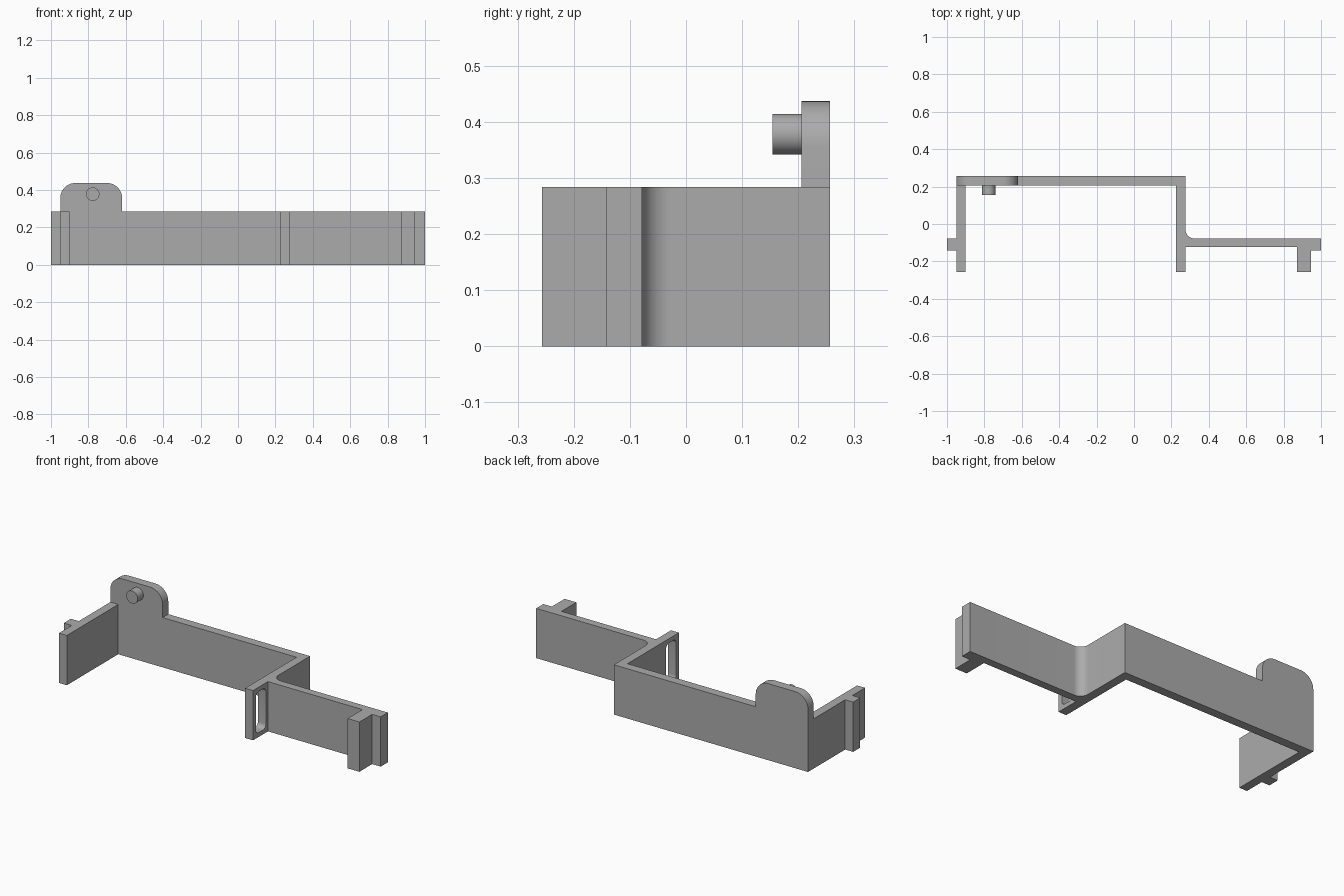
import bpy, bmesh, math
from mathutils import Vector

if "Cube" in bpy.data.objects:
    bpy.data.objects.remove(bpy.data.objects["Cube"], do_unlink=True)

GREY = (0.41, 0.41, 0.41, 1)
mat = bpy.data.materials.new("plain grey")
mat.use_nodes = True
mat.diffuse_color = GREY
mat.node_tree.nodes["Principled BSDF"].inputs["Base Color"].default_value = GREY

HEIGHT = 0.284
BACK, FRONT = 0.257, -0.257
PLATE_FRONT = 0.206
RAIL_BACK, RAIL_FRONT, TAB_FRONT = -0.078, -0.123, -0.142


def arc(cx, cy, r, start, end, steps=10):
    """Points on a circular arc, angles in degrees."""
    angles = [math.radians(start + (end - start) * i / steps) for i in range(steps + 1)]
    return [(cx + r * math.cos(a), cy + r * math.sin(a)) for a in angles]


def prism(name, profile, place, lo, hi):
    """Extrude a 2D profile from lo to hi; place maps (u, v, depth) to xyz."""
    bm = bmesh.new()
    face = bm.faces.new([bm.verts.new(place(u, v, lo)) for u, v in profile])
    ext = bmesh.ops.extrude_face_region(bm, geom=[face])
    shift = Vector(place(0, 0, hi)) - Vector(place(0, 0, lo))
    bmesh.ops.translate(bm, vec=shift,
                        verts=[g for g in ext["geom"] if isinstance(g, bmesh.types.BMVert)])
    bmesh.ops.recalc_face_normals(bm, faces=bm.faces)
    mesh = bpy.data.meshes.new(name)
    bm.to_mesh(mesh)
    bm.free()
    mesh.materials.append(mat)
    obj = bpy.data.objects.new(name, mesh)
    bpy.context.collection.objects.link(obj)
    return obj


def activate(obj):
    bpy.ops.object.select_all(action="DESELECT")
    obj.select_set(True)
    bpy.context.view_layer.objects.active = obj


def along_x(u, v, d):
    return (d, u, v)


def along_y(u, v, d):
    return (u, d, v)


def along_z(u, v, d):
    return (u, v, d)


# Stepped bracket: end wall with tab, back plate, middle wall, rail, end block
fillet = 0.05
outline = [
    (-0.95, BACK), (-0.95, RAIL_BACK), (-1, RAIL_BACK), (-1, TAB_FRONT),
    (-0.95, TAB_FRONT), (-0.95, FRONT), (-0.90, FRONT), (-0.90, PLATE_FRONT),
    (0.225, PLATE_FRONT), (0.225, FRONT), (0.275, FRONT), (0.275, RAIL_FRONT),
    (0.872, RAIL_FRONT), (0.872, FRONT), (0.946, FRONT), (0.946, TAB_FRONT),
    (1, TAB_FRONT), (1, RAIL_BACK),
] + arc(0.275 + fillet, RAIL_BACK + fillet, fillet, 270, 180) + [(0.275, BACK)]
bracket = prism("bracket", outline, along_z, 0, HEIGHT)

# Rounded slot through the front of the middle wall
y0, y1, z0, z1, r = -0.232, -0.142, 0.025, HEIGHT - 0.025, 0.025
slot = (arc(y1 - r, z1 - r, r, 0, 90, 6) + arc(y0 + r, z1 - r, r, 90, 180, 6)
        + arc(y0 + r, z0 + r, r, 180, 270, 6) + arc(y1 - r, z0 + r, r, 270, 360, 6))
cutter = prism("slot_cutter", slot, along_x, 0.15, 0.35)
cutter.hide_render = True
cut = bracket.modifiers.new("slot", "BOOLEAN")
cut.operation = "DIFFERENCE"
cut.solver = "EXACT"
cut.object = cutter
activate(bracket)
bpy.ops.object.modifier_apply(modifier=cut.name)
bpy.data.objects.remove(cutter, do_unlink=True)

# Raised ear with rounded top corners
left, right, top, r = -0.95, -0.62, 0.437, 0.08
ear_outline = ([(left, HEIGHT), (right, HEIGHT)]
               + arc(right - r, top - r, r, 0, 90) + arc(left + r, top - r, r, 90, 180))
ear = prism("mounting_ear", ear_outline, along_y, PLATE_FRONT, BACK)

# Round peg on the front of the ear
peg = prism("peg", arc(-0.777, 0.378, 0.036, 0, 348.75, 31), along_y, 0.154, PLATE_FRONT)

for obj in (bracket, ear, peg):
    activate(obj)
    bpy.ops.object.shade_smooth_by_angle(angle=math.radians(30))
